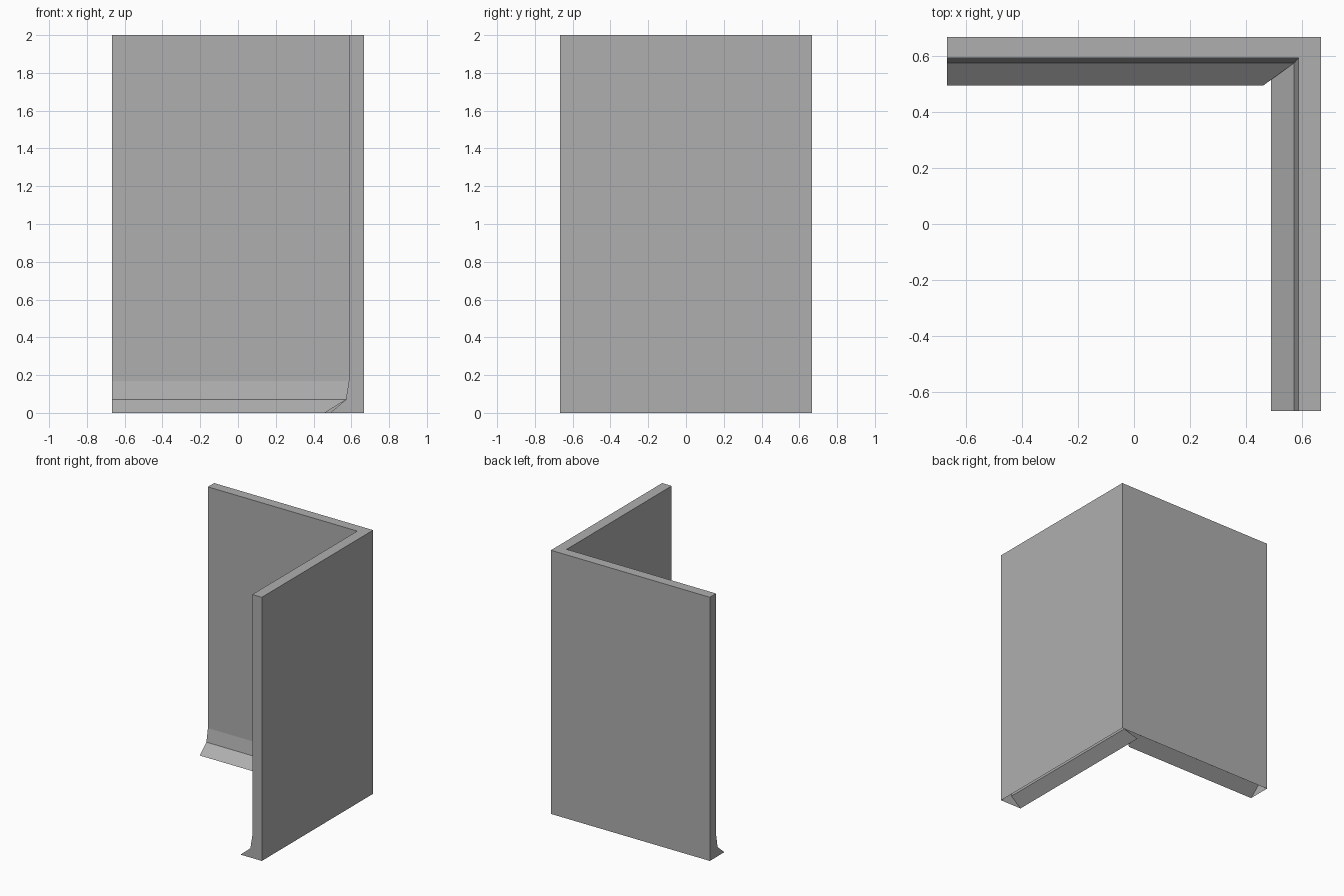
import bpy, bmesh

if "Cube" in bpy.data.objects:
    bpy.data.objects.remove(bpy.data.objects["Cube"])

E = 0.667  # half width of the footprint

# Wall sections: (inward position, height), outer foot to flared inner foot
heights = [0, 2, 2, 0.17, 0.07, 0]
back = [E, E, 0.592, 0.592, 0.574, 0.493]
right = [E, E, 0.587, 0.587, 0.571, 0.488]

bm = bmesh.new()


def wing(place, section, foot_corner):
    """Sweep the section from its free end to the mitred corner; the base stays open."""
    ends = [bm.verts.new(place(d, z)) for d, z in zip(section, heights)]
    corner = [bm.verts.new(p) for p in zip(right, back, heights)]
    corner[-1].co = foot_corner
    for i in range(len(heights) - 1):
        bm.faces.new((ends[i], ends[i + 1], corner[i + 1], corner[i]))
    bm.faces.new(ends)


# Back wall and right wall, their skirting feet overlapping at the corner
wing(lambda d, z: (-E, d, z), back, (0.46, 0.493, 0))
wing(lambda d, z: (d, -E, z), right, (0.488, 0.62, 0))

bmesh.ops.remove_doubles(bm, verts=bm.verts[:], dist=0.0005)
bmesh.ops.recalc_face_normals(bm, faces=bm.faces[:])
# Make sure the shell faces outwards
outer = max(bm.faces, key=lambda f: f.calc_center_median().x)
if outer.normal.x < 0:
    bmesh.ops.reverse_faces(bm, faces=bm.faces[:])

mesh = bpy.data.meshes.new("corner_wall")
bm.to_mesh(mesh)
bm.free()

# Mid grey wall paint
grey = bpy.data.materials.new("wall_grey")
grey.diffuse_color = (0.43, 0.43, 0.43, 1)
grey.use_nodes = True
grey.node_tree.nodes["Principled BSDF"].inputs["Base Color"].default_value = grey.diffuse_color
mesh.materials.append(grey)
bpy.context.collection.objects.link(bpy.data.objects.new("corner_wall", mesh))
